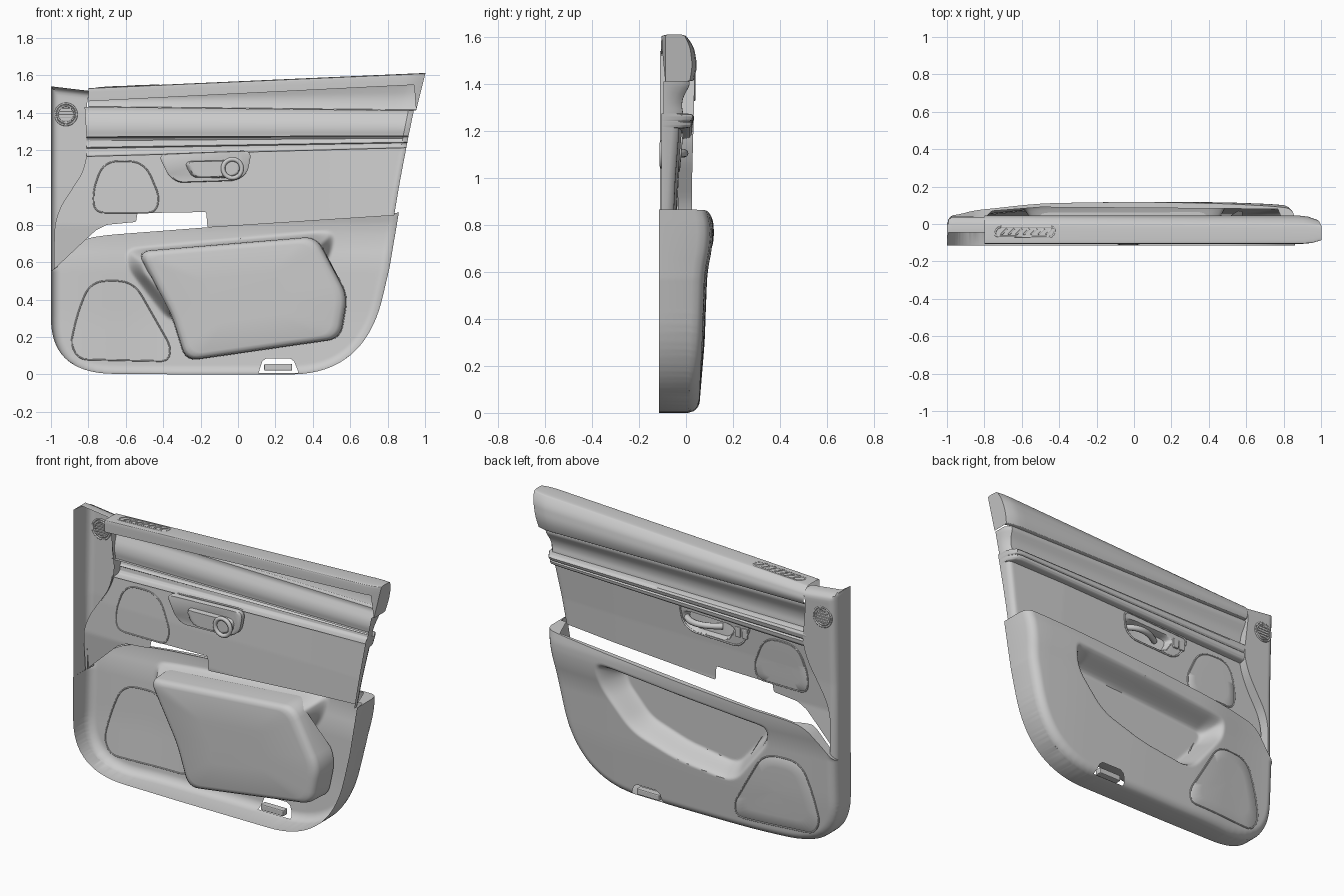
import bpy, bmesh, math
from mathutils import Vector as V

if "Cube" in bpy.data.objects:
    bpy.data.objects.remove(bpy.data.objects["Cube"])

# ---------- 2D helpers (x, z plane) ----------
def bez(a, b, c, t0=0, t1=1, n=10):
    a, b, c = V(a), V(b), V(c)
    ts = [t0 + (t1 - t0) * i / n for i in range(n + 1)]
    return [a * (1 - t) ** 2 + b * 2 * t * (1 - t) + c * t * t for t in ts]

def fillet(pts, r, closed=True):
    pts, out = [V(p) for p in pts], []
    m = len(pts)
    for i, p in enumerate(pts):
        if not closed and i in (0, m - 1):
            out.append(p)
            continue
        a, b = pts[i - 1] - p, pts[(i + 1) % m] - p
        k = min(r, .48 * a.length, .48 * b.length)
        out += bez(p + a.normalized() * k, p, p + b.normalized() * k, n=6)
    return out

def resample(pts, n):
    pts = [V(p) for p in pts]
    acc = [0]
    for a, b in zip(pts, pts[1:]):
        acc.append(acc[-1] + max((b - a).length, 1e-9))
    out, k = [], 0
    for i in range(n + 1):
        s = acc[-1] * i / n
        while k < len(pts) - 2 and acc[k + 1] < s:
            k += 1
        out.append(pts[k].lerp(pts[k + 1], (s - acc[k]) / (acc[k + 1] - acc[k])))
    return out

def nearest(p, poly, closed=True):
    best, bd = None, 9
    for i in range(len(poly) if closed else len(poly) - 1):
        a, d = poly[i], poly[(i + 1) % len(poly)] - poly[i]
        q = a + d * max(0, min(1, (p - a).dot(d) / max(d.dot(d), 1e-12)))
        l = (p - q).length
        if l < bd:
            best, bd = q, l
    return best, bd

def inside(p, poly):
    c = False
    for a, b in zip(poly, poly[1:] + poly[:1]):
        if (a.y > p.y) != (b.y > p.y) and p.x < (b.x - a.x) * (p.y - a.y) / (b.y - a.y) + a.x:
            c = not c
    return c

def tab(t, *kv):
    if t <= kv[0][0]: return kv[0][1]
    for (a, u), (b, w) in zip(kv, kv[1:]):
        if t <= b: return u + (w - u) * (t - a) / (b - a)
    return kv[-1][1]

def soft_tab(t, w, *kv):
    return sum(tab(t + w * k / 3, *kv) for k in range(-3, 4)) / 7

def shrink(poly, s):
    c = (V((min(p.x for p in poly), min(p.y for p in poly))) + V((max(p.x for p in poly), max(p.y for p in poly)))) / 2
    return [c + (p - c) * s for p in poly]

def recess(p, outer, inner, y, floor):
    if not inside(p, outer): return y
    if inside(p, inner): return floor
    a, b = nearest(p, outer)[1], nearest(p, inner)[1]
    t = a / (a + b + 1e-9)
    return y + (floor - y) * t * t * (3 - 2 * t)

# ---------- mesh helpers ----------
def finish(name, bm, angle=42):
    bmesh.ops.recalc_face_normals(bm, faces=bm.faces)
    me = bpy.data.meshes.new(name)
    bm.to_mesh(me); bm.free()
    ob = bpy.data.objects.new(name, me)
    bpy.context.collection.objects.link(ob)
    bpy.ops.object.select_all(action='DESELECT')
    ob.select_set(True)
    bpy.context.view_layer.objects.active = ob
    bpy.ops.object.shade_smooth_by_angle(angle=math.radians(angle))

def sheet(name, B, T, L, R, f, nu, nv, rims={}, soft='', r=.05, hole=None):
    """Coons patch in x/z, height y=f(p,v), rounded 'soft' sides, rim walls back to rims[side](x)."""
    raw = dict(B=B, T=T, L=L, R=R)
    b, t, l, rr = resample(B, nu), resample(T, nu), resample(L, nv), resample(R, nv)
    edges = [resample(raw[s], 30) for s in soft]
    bm, g = bmesh.new(), []
    for j in range(nv + 1):
        v, row = j / nv, []
        for i in range(nu + 1):
            u = i / nu
            p = (b[i] * (1 - v) + t[i] * v + l[j] * (1 - u) + rr[j] * u
                 - (b[0] * (1 - u) + b[-1] * u) * (1 - v) - (t[0] * (1 - u) + t[-1] * u) * v)
            y = f(p, v)
            d = min([nearest(p, e, False)[1] for e in edges] + [9])
            if d < r:
                y -= r * (1 - math.sqrt(max(0, 1 - (1 - d / r) ** 2)))
            row.append(bm.verts.new((p.x, y, p.y)))
        g.append(row)
    for j in range(nv):
        for i in range(nu):
            bm.faces.new((g[j][i], g[j][i + 1], g[j + 1][i + 1], g[j + 1][i]))
    chains = dict(B=g[0], T=g[-1], L=[w[0] for w in g], R=[w[-1] for w in g])
    back = {}
    for s, fn in rims.items():
        for q in chains[s]:
            if q not in back:
                back[q] = bm.verts.new((q.co.x, min(q.co.y - .004, fn(q.co.x)), q.co.z))
        for a, c in zip(chains[s], chains[s][1:]):
            bm.faces.new((a, c, back[c], back[a]))
    if hole:
        bmesh.ops.delete(bm, geom=[q for q in bm.faces if inside(q.calc_center_median().xz, hole)], context='FACES')
        for q in bm.verts:
            n, d = nearest(q.co.xz, hole)
            if q.is_boundary and d < .014 and q.co.z > .006:
                q.co.x, q.co.z = n.x, n.y
    finish(name, bm)

def loft(name, rings, cap=True, closed=True):
    bm = bmesh.new()
    R = [[bm.verts.new(p) for p in ring] for ring in rings]
    for a, b in zip(R, R[1:]):
        for i in range(len(a) if closed else len(a) - 1):
            k = (i + 1) % len(a)
            bm.faces.new((a[i], a[k], b[k], b[i]))
    if cap: bm.faces.new(R[-1])
    finish(name, bm)

def tube(name, pts, r, closed=True):
    cu = bpy.data.curves.new(name, 'CURVE')
    cu.dimensions, cu.bevel_depth, cu.bevel_resolution = '3D', r, 2
    sp = cu.splines.new('POLY')
    sp.points.add(len(pts) - 1)
    for q, p in zip(sp.points, pts): q.co = (*p, 1)
    sp.use_cyclic_u, cu.use_fill_caps = closed, True
    ob = bpy.data.objects.new(name, cu)
    bpy.context.collection.objects.link(ob)
    bpy.ops.object.select_all(action='DESELECT')
    ob.select_set(True)
    bpy.context.view_layer.objects.active = ob
    bpy.ops.object.convert(target='MESH')

def block(name, c, size, rot=(0, 0, 0), bev=.006):
    bpy.ops.mesh.primitive_cube_add(size=1, location=c, rotation=rot)
    ob = bpy.context.object
    ob.name, ob.scale = name, size
    bpy.ops.object.transform_apply(location=False, rotation=False)
    m = ob.modifiers.new('bevel', 'BEVEL'); m.width, m.segments = bev, 2

circle = lambda x, z, r: [V((x + r * math.cos(a * math.pi / 16), z + r * math.sin(a * math.pi / 16))) for a in range(32)]

# ---------- lower panel with map pocket ----------
open_ = fillet([(-.6, .675), (.53, .775), (.5, .62), (.3, .4), (.0, .31), (-.37, .27), (-.6, .57)], .09)
floor_ = fillet([(-.51, .61), (.42, .69), (.4, .62), (.25, .46), (0, .38), (-.31, .335), (-.5, .55)], .06)
def lower_y(p, v=0):
    y = soft_tab(p.y, .05, (0, .055), (.3, .08), (.6, .094), (.71, .118), (.81, .12), (.85, .113), (.88, .095))
    y -= soft_tab(p.x, .1, (-1, .05), (-.8, .04), (-.5, .008), (0, 0), (.5, .003), (.8, .015), (.9, .03))
    return recess(p, open_, floor_, y, -.04)
lamp_hole = [V(p) for p in [(.11, .008), (.13, .07), (.15, .085), (.28, .085), (.3, .07), (.325, .008)]]
cl, cr = [(-1, .3), (-1, 0), (-.65, .003)], [(.28, 0), (.68, 0), (.775, .42)]
sheet('lower_panel',
      bez(*cl, .5, 1) + [V((-.3, 0))] + bez(*cr, 0, .5),
      fillet([(-1, .55), (-.83, .725), (-.7, .745), (.86, .865)], .08, False),
      bez(*cl, .5, 0) + [V((-1, .55))],
      bez(*cr, .5, 1) + [V((.81, .57)), V((.86, .865))],
      lower_y, 190, 90, soft='LBR', hole=lamp_hole,
      rims=dict(L=lambda x: -.114, B=lambda x: -.114, R=lambda x: -.114,
                T=lambda x: tab(x, (-.83, .0), (-.76, .07), (-.5, .09), (.77, .08), (.82, -.05))))
block('sill_lamp', (.215, .03, .038), (.15, .04, .036))

# pocket housing seen from behind
box = fillet([(-.54, .66), (.42, .74), (.59, .42), (.55, .19), (-.28, .07), (-.355, .31)], .07)
loft('pocket_housing', [[(p.x, y if k else lower_y(p) - .012, p.y) for p in shrink(box, s)] for k, (s, y) in enumerate(
     ((1, 0), (.99, -.055), (.975, -.075), (.94, -.088), (.88, -.093), (.4, -.096)))])

# ---------- upper panel ----------
cup = fillet([(-.31, 1.145), (.04, 1.155), (.035, 1.07), (-.02, 1.045), (-.26, 1.045)], .04)
cup_in = shrink(cup, .8)
def upper_y(p, v=0):
    y = tab(p.y, (.55, -.02), (.8, -.045), (1, -.035), (1.2, -.018)) - tab(p.x, (.5, 0), (.9, .012))
    return recess(p, cup, cup_in, y, -.095)
rear_rim = lambda x: -.105
sheet('upper_panel',
      [(-.985, .56), (-.82, .715), (-.76, .77), (-.7, .8), (-.545, .815), (-.54, .862), (-.17, .868), (-.163, .785), (.835, .85)],
      [(-.81, 1.165), (.9, 1.212)],
      fillet([(-.985, .56), (-.98, .85), (-.83, 1.08), (-.81, 1.165)], .1, False),
      fillet([(.835, .85), (.865, 1.03), (.9, 1.212)], .1, False),
      upper_y, 170, 44, soft='R', r=.03, rims=dict(R=rear_rim))

# accent strip and mid trim
sheet('accent_strip', [(-.81, 1.165), (.9, 1.212)], [(-.81, 1.27), (.912, 1.275)],
      [(-.81, 1.165), (-.81, 1.27)], [(.9, 1.212), (.912, 1.275)],
      lambda p, v: tab(v, (0, -.015), (.06, .015), (.2, .025), (.42, .028), (.48, .014), (.54, .028), (.8, .034), (.94, .026), (1, .0)),
      60, 30, soft='R', rims=dict(R=rear_rim, B=lambda x: -.03, T=lambda x: -.03))
sheet('mid_trim', [(-.81, 1.27), (.912, 1.275)], [(-.82, 1.43), (.94, 1.41)],
      [(-.81, 1.27), (-.82, 1.43)], [(.912, 1.275), (.94, 1.41)],
      lambda p, v: soft_tab(v, .1, (0, -.012), (.25, -.018), (.5, -.012), (.75, .006), (.93, .02), (1, .012)),
      60, 20, soft='R', r=.035, rims=dict(R=lambda x: -.095))

# ---------- top rail, rolled over the top ----------
prof = fillet([(0, .012), (.02, .034), (.35, .048), (.75, .034), (1, .0), (1.01, -.06), (1, -.104), (.85, -.106), (-1, -.106)], .2, False)
rings = []
for i in range(41):
    u = i / 40
    zb, zt, lip = 1.43 - .02 * u, 1.53 + .08 * u, 1.46 + .09 * u
    if i == 40: lip = zb
    end = tab(u, (0, 1), (.95, 1), (.98, .93), (1, .75))
    ring = []
    for q in prof:
        z = zb + (zt - zb) * q.x
        if q.y < -.09: z = max(z, lip)
        x = -.8 + u * (1.752 + .25 * (z - zb))
        ring.append((x, -.035 + (q.y + .035) * end, z))
    rings.append(ring)
loft('top_rail', rings, closed=False)

# ---------- front pillar trim with tweeter ----------
sheet('pillar_trim', [(-1, .55), (-.962, .575)], [(-1, 1.54), (-.79, 1.515)], [(-1, .55), (-1, 1.54)],
      fillet([(-.962, .575), (-.965, .85), (-.82, 1.09), (-.785, 1.2), (-.81, 1.45), (-.79, 1.515)], .1, False),
      lambda p, v: tab(p.y, (.55, .028), (1, .026), (1.54, .04)), 24, 70, soft='LT', r=.04,
      rims=dict(L=lambda x: -.11, T=lambda x: -.045, R=lambda x: -.035))
for k, r in enumerate((.058, .045)):
    tube(f'tweeter_ring_{k}', [(p.x, .035, p.y) for p in circle(-.92, 1.39, r)], .005)
for k in range(-2, 3):
    w = math.sqrt(.045 ** 2 - (.016 * k) ** 2)
    block('tweeter_slat', (-.92, .034, 1.39 + .016 * k), (2 * w, .012, .006), bev=.002)

# ---------- speaker grilles ----------
for nm, fn, pts in (('upper_speaker', upper_y, [(-.72, 1.14), (-.5, 1.14), (-.42, .95), (-.44, .865), (-.77, .865), (-.775, .98)]),
                    ('lower_speaker', lower_y, [(-.79, .5), (-.56, .5), (-.36, .15), (-.37, .07), (-.85, .08), (-.895, .16), (-.86, .32)])):
    c = fillet(pts, .09)
    o = resample(c + c[:1], 60)[:-1]
    tube(nm + '_outline', [(p.x, fn(p), p.y) for p in o], .004)
    loft(nm + '_grille', [[(p.x, fn(p) + h, p.y) for p in shrink(o, s)] for s, h in
         ((.98, 0), (.96, .003), (.7, .004), (.4, .004), (.02, .004))])

# ---------- door handle cluster ----------
bezel = fillet([(-.43, 1.178), (.075, 1.198), (.05, 1.075), (-.01, 1.035), (-.32, 1.025), (-.37, 1.06)], .05)
loft('handle_housing', [[(p.x, y, p.y) for p in shrink(bezel, s)] for s, y in ((1, -.035), (1, -.06), (.96, -.066))])
tube('handle_bezel', [(p.x, upper_y(p) + .002, p.y) for p in shrink(bezel, .94)], .005)
tube('handle_lock_ring', [(p.x, -.1, p.y) for p in circle(-.03, 1.1, .05)], .012)
tube('handle_pull', [(p.x, p.y, 1.105) for p in bez((.03, -.05), (-.06, .04), (-.2, -.06))], .018, False)
for x in (-.325, -.37):
    block('lock_switch', (x, -.024, 1.12), (.036, .016, .06))

# ---------- demister vent on the rail ----------
slot = fillet([(-.75, -.065), (-.43, -.07), (-.42, -.015), (-.73, -.015)], .04)
rail_z = lambda x: 1.531 + .0425 * (x + .8)
tube('demister_frame', [(p.x, p.y, rail_z(p.x) - .002) for p in slot], .005)
for k in range(7):
    x = -.695 + k * .04
    block('demister_slat', (x, -.041, rail_z(x)), (.045, .01, .008), (0, 0, .8), .003)
